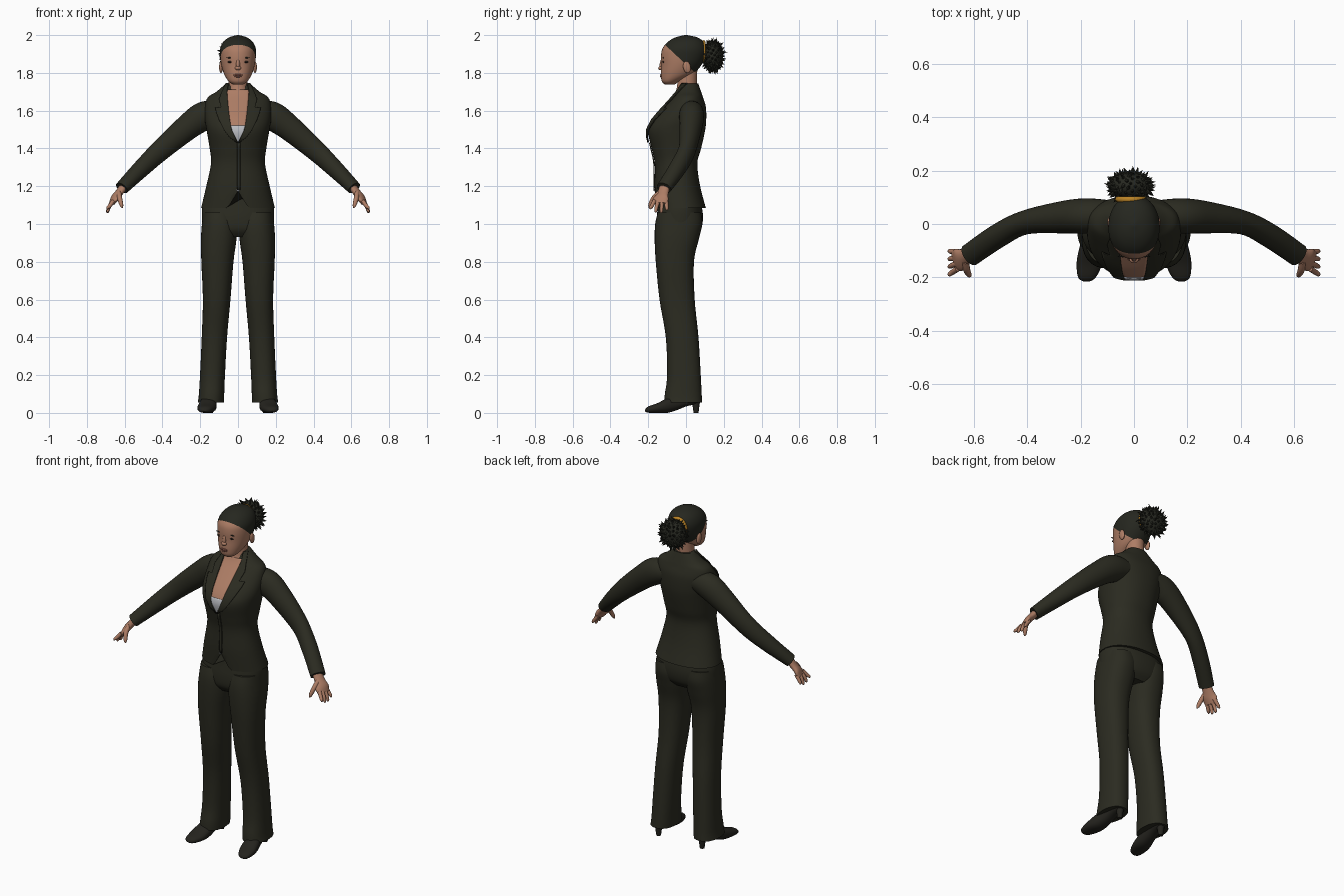
import bpy, bmesh, math, random
from mathutils import Vector, Matrix

if "Cube" in bpy.data.objects:
    bpy.data.objects.remove(bpy.data.objects["Cube"])

random.seed(4)


def material(name, r, g, b):
    m = bpy.data.materials.new(name)
    m.diffuse_color = (r, g, b, 1)
    m.use_nodes = True
    m.node_tree.nodes["Principled BSDF"].inputs["Base Color"].default_value = m.diffuse_color
    return m


SUIT = material("dark olive suit", .024, .024, .015)
HAIR = material("dark hair", .019, .02, .014)
SKIN = material("skin", .42, .205, .13)
LIPS = material("lips", .29, .11, .08)
SHOE = material("shoe leather", .018, .017, .013)
TOP = material("pale grey top", .5, .51, .54)
TIE = material("amber band", .5, .23, .02)
DARK = material("eye dark", .02, .013, .01)


def finish(name, bm, mats, mirror=False, angle=45):
    bmesh.ops.recalc_face_normals(bm, faces=bm.faces)
    me = bpy.data.meshes.new(name)
    bm.to_mesh(me)
    bm.free()
    for m in mats:
        me.materials.append(m)
    me.shade_smooth()
    me.set_sharp_from_angle(angle=math.radians(angle))
    ob = bpy.data.objects.new(name, me)
    bpy.context.collection.objects.link(ob)
    if mirror:
        ob.modifiers.new("mirror", 'MIRROR').use_mirror_merge = False
    return ob


def spline(rows, k=5):
    """Catmull-Rom interpolation of tuples."""
    out = []
    for i in range(len(rows) - 1):
        a, b, c, d = (rows[max(i - 1, 0)], rows[i], rows[i + 1],
                      rows[min(i + 2, len(rows) - 1)])
        for j in range(k):
            t = j / k
            out.append(tuple(
                .5 * (2 * q + (r - p) * t + (2 * p - 5 * q + 4 * r - s) * t * t
                      + (3 * q - p - 3 * r + s) * t ** 3)
                for p, q, r, s in zip(a, b, c, d)))
    return out + [tuple(rows[-1])]


def ring(c, u, v, p=2.0, n=32):
    pts = []
    for i in range(n):
        a = 2 * math.pi * i / n
        co, si = math.cos(a), math.sin(a)
        pts.append(c + u * math.copysign(abs(co) ** (2 / p), co)
                   + v * math.copysign(abs(si) ** (2 / p), si))
    return pts


def skin_rings(rings):
    bm = bmesh.new()
    vs = [[bm.verts.new(p) for p in r] for r in rings]
    n = len(vs[0])
    for a, b in zip(vs, vs[1:]):
        for i in range(n):
            bm.faces.new((a[i], a[(i + 1) % n], b[(i + 1) % n], b[i]))
    bm.faces.new(vs[0])
    bm.faces.new(vs[-1])
    return bm


def upright(rows, p=2.0, n=32, k=5):
    """Rings from rows of (z, centre x, half width, front y, back y)."""
    return [ring(Vector((cx, (y0 + y1) / 2, z)), Vector((w, 0, 0)),
                 Vector((0, (y1 - y0) / 2, 0)), p, n)
            for z, cx, w, y0, y1 in spline(rows, k)]


def tube(rows, n=20, k=4):
    """Rings along a path of (x, y, z, sideways radius, thickness radius)."""
    rows = spline(rows, k)
    pts = [Vector(r[:3]) for r in rows]
    out = []
    for i, r in enumerate(rows):
        t = (pts[min(i + 1, len(pts) - 1)] - pts[max(i - 1, 0)]).normalized()
        u = t.cross(Vector((0, 0, 1))).normalized()
        out.append(ring(pts[i], u * r[3], u.cross(t) * r[4], 2, n))
    return out


def front_y(rows, p, x, z):
    """Front surface of an upright loft at x, z."""
    d = spline(rows, 5)
    z = min(max(z, d[0][0]), d[-1][0])
    for a, b in zip(d, d[1:]):
        if a[0] <= z <= b[0]:
            t = (z - a[0]) / (b[0] - a[0])
            _, _, w, y0, y1 = [q + (r - q) * t for q, r in zip(a, b)]
            break
    q = max(0, 1 - min(abs(x) / w, 1) ** p) ** (1 / p)
    return (y0 + y1) / 2 - (y1 - y0) / 2 * q


def panel(name, rows, mat, lift, mirror=False, thick=.006):
    """Cloth panel lying on the torso, from rows of (z, x left, x right)."""
    bm = bmesh.new()
    grid = []
    for z, a, b in rows:
        xs = [a + (b - a) * i / 10 for i in range(11)]
        grid.append([bm.verts.new((x, front_y(TORSO, 2.2, x, z) - lift, z)) for x in xs])
    for a, b in zip(grid, grid[1:]):
        for i in range(10):
            bm.faces.new((a[i], a[i + 1], b[i + 1], b[i]))
    ob = finish(name, bm, [mat], mirror)
    s = ob.modifiers.new("thickness", 'SOLIDIFY')
    s.thickness, s.offset = thick, 0


def blob(name, loc, scale, mat, mirror=False, tilt=0):
    bm = bmesh.new()
    m = (Matrix.Translation(loc) @ Matrix.Rotation(tilt, 4, 'X')
         @ Matrix.Diagonal((*scale, 1)))
    bmesh.ops.create_uvsphere(bm, u_segments=20, v_segments=12, radius=1, matrix=m)
    return finish(name, bm, [mat], mirror)


# Jacket body, with the front hem cut away in an inverted V
TORSO = [(1.085, 0, .195, -.158, .105), (1.2, 0, .168, -.166, .075), (1.32, 0, .143, -.166, .06),
         (1.4, 0, .15, -.182, .08), (1.49, 0, .165, -.2, .1), (1.55, 0, .175, -.175, .107),
         (1.62, 0, .175, -.115, .105), (1.67, 0, .16, -.07, .09), (1.7, 0, .115, -.048, .08),
         (1.745, 0, .062, -.025, .064)]
rings = upright(TORSO, 2.2, 64)
for r in rings:
    for p in r:
        if p.y < -.05:
            p.z = max(p.z, 1.085 + .09 * (1 - abs(p.x) / .055))
finish("jacket_body", skin_rings(rings), [SUIT])

# Open neckline: chest, top, lapels, front edge and button
panel("chest", spline([(1.5, -.036, .036), (1.58, -.047, .047), (1.66, -.056, .056),
                       (1.71, -.06, .06)]), SKIN, .005)
panel("camisole", spline([(1.435, -.003, .003), (1.48, -.026, .026), (1.52, -.038, .038)]), TOP, .008)
panel("lapel", [(1.43, 0, .006), (1.46, .015, .045), (1.5, .034, .075), (1.55, .043, .1),
                (1.59, .048, .115), (1.615, .051, .12), (1.617, .051, .09), (1.66, .055, .1),
                (1.7, .058, .085), (1.745, .05, .064)], SUIT, .012, True)
panel("front_overlap", [(1.18 + .025 * i, -.004, .012) for i in range(11)], SUIT, .004)
blob("button", (.0, -.168, 1.18), (.008, .004, .008), TOP)

# Sleeves
finish("sleeve", skin_rings(tube([
    (.1, .03, 1.59, .06, .06), (.18, .03, 1.572, .066, .076), (.27, .025, 1.51, .06, .068),
    (.41, .005, 1.39, .045, .056), (.51, -.045, 1.295, .045, .047),
    (.615, -.117, 1.19, .043, .035)], 28, 6)), [SUIT], True)

# Hands with four fingers and a thumb
finish("palm", skin_rings(tube([
    (.6, -.11, 1.205, .03, .022), (.63, -.122, 1.165, .031, .019),
    (.652, -.133, 1.135, .043, .018), (.668, -.138, 1.108, .04, .012)])), [SKIN], True)
for i, drop in enumerate((1.078, 1.062, 1.058, 1.072)):
    f = i - 1.5
    finish("finger_%d" % (i + 1), skin_rings(tube([
        (.66, -.136 + f * .021, 1.122, .011, .011), (.68, -.142 + f * .026, 1.095, .01, .01),
        (.69, -.145 + f * .029, drop + .008, .008, .008),
        (.691, -.145 + f * .03, drop, .003, .003)], 12)), [SKIN], True)
finish("thumb", skin_rings(tube([
    (.63, -.14, 1.165, .013, .014), (.626, -.172, 1.135, .013, .013),
    (.617, -.19, 1.1, .01, .01), (.613, -.195, 1.085, .003, .003)], 12)), [SKIN], True)

# Trousers
finish("trouser_hips", skin_rings(upright([
    (.93, 0, .165, -.12, .045), (.97, 0, .185, -.15, .078), (1.03, 0, .191, -.155, .09),
    (1.1, 0, .187, -.148, .082), (1.18, 0, .155, -.14, .06)], 2.3, 48)), [SUIT])
finish("trouser_leg", skin_rings(upright([
    (.055, .144, .069, -.115, .085), (.1, .14, .067, -.112, .083), (.2, .135, .066, -.1, .078),
    (.4, .125, .067, -.107, .066), (.6, .113, .073, -.14, .046), (.8, .109, .085, -.16, .042),
    (.92, .102, .094, -.166, .068), (1.0, .098, .093, -.163, .086),
    (1.06, .1, .085, -.15, .08)], 2.3, 36)), [SUIT], True)

# Shoes with slim heels: rows of (y, centre x, half width, bottom z, top z)
shoe = [(-.216, .178, .01, .008, .018), (-.2, .176, .033, .001, .034), (-.15, .167, .048, 0, .052),
        (-.1, .16, .047, 0, .078), (-.05, .153, .04, .014, .095), (0, .148, .037, .034, .1),
        (.05, .145, .036, .046, .1), (.076, .144, .018, .055, .09)]
finish("shoe", skin_rings([
    ring(Vector((cx, y, (z0 + z1) / 2)), Vector((w, 0, 0)), Vector((0, 0, (z1 - z0) / 2)), 2.3, 24)
    for y, cx, w, z0, z1 in spline(shoe, 4)]), [SHOE], True)
bm = bmesh.new()
bmesh.ops.create_cone(bm, cap_ends=True, segments=16, radius1=.013, radius2=.022, depth=.065,
                      matrix=Matrix.Translation((.145, .053, .0325)))
finish("heel", bm, [SHOE], True)

# Neck
finish("neck", skin_rings(upright([
    (1.62, 0, .07, -.09, .06), (1.7, 0, .056, -.055, .054), (1.75, 0, .05, -.045, .058),
    (1.83, 0, .05, -.04, .06)])), [SKIN])

# Head, cut along the hairline so the hair has a clean edge
HEAD = [(1.738, 0, .026, -.112, -.06), (1.755, 0, .05, -.128, -.035), (1.79, 0, .072, -.133, .035),
        (1.84, 0, .088, -.131, .08), (1.89, 0, .095, -.132, .104), (1.93, 0, .094, -.124, .107),
        (1.965, 0, .077, -.095, .092), (1.988, 0, .047, -.055, .06), (2.0, 0, .006, -.008, .006)]
bm = skin_rings(upright(HEAD, 2.1, 40))
line, up = Vector((0, 0, 1.845)), Vector((0, .93, 1)).normalized()
bmesh.ops.bisect_plane(bm, geom=bm.verts[:] + bm.edges[:] + bm.faces[:], plane_co=line, plane_no=up)
for f in bm.faces:
    f.material_index = int((f.calc_center_median() - line).dot(up) > 0)
finish("head", bm, [SKIN, HAIR])


# Face details and ears
def face(x, z):
    return front_y(HEAD, 2.1, x, z)


blob("nose_bridge", (0, -.129, 1.848), (.01, .01, .03), SKIN, tilt=-.15)
blob("nose_tip", (0, -.134, 1.825), (.017, .013, .011), SKIN)
blob("upper_lip", (0, face(0, 1.79), 1.789), (.024, .005, .005), LIPS)
blob("lower_lip", (0, face(0, 1.78), 1.781), (.019, .006, .005), LIPS)
blob("eye", (.042, face(.042, 1.858), 1.858), (.014, .004, .005), DARK, True)
blob("eyebrow", (.043, face(.043, 1.88), 1.88), (.02, .003, .003), HAIR, True)
blob("ear", (.09, .005, 1.83), (.01, .02, .032), SKIN, True, .2)

# Hair bun with loose spiky strands
c, rad = Vector((-.015, .142, 1.89)), Vector((.08, .053, .08))
blob("hair_bun", c, rad, HAIR)
bm = bmesh.new()
for i in range(130):
    h = 1 - 2 * (i + .5) / 130
    a = i * 2.39996
    s = math.sqrt(1 - h * h)
    d = Vector((s * math.cos(a), h, s * math.sin(a)))
    base = c + Vector([p * q for p, q in zip(d, rad)]) * .93
    aim = d + Vector([random.uniform(-.45, .45) for _ in range(3)])
    size = random.uniform(.022, .038)
    m = (Matrix.Translation(base) @ aim.to_track_quat('Z', 'Y').to_matrix().to_4x4()
         @ Matrix.Translation((0, 0, size / 2 - .006)))
    bmesh.ops.create_cone(bm, segments=5, radius1=.011, radius2=0, depth=size, matrix=m)
finish("hair_strands", bm, [HAIR], angle=30)

# Band round the base of the bun
band = []
for i in range(33):
    a = 2 * math.pi * i / 32
    band.append(ring(Vector((-.012 + .05 * math.cos(a), .092, 1.912 + .052 * math.sin(a))),
                     Vector((math.cos(a), 0, math.sin(a))) * .009, Vector((0, .011, 0)), 2, 10))
finish("hair_band", skin_rings(band), [TIE])
